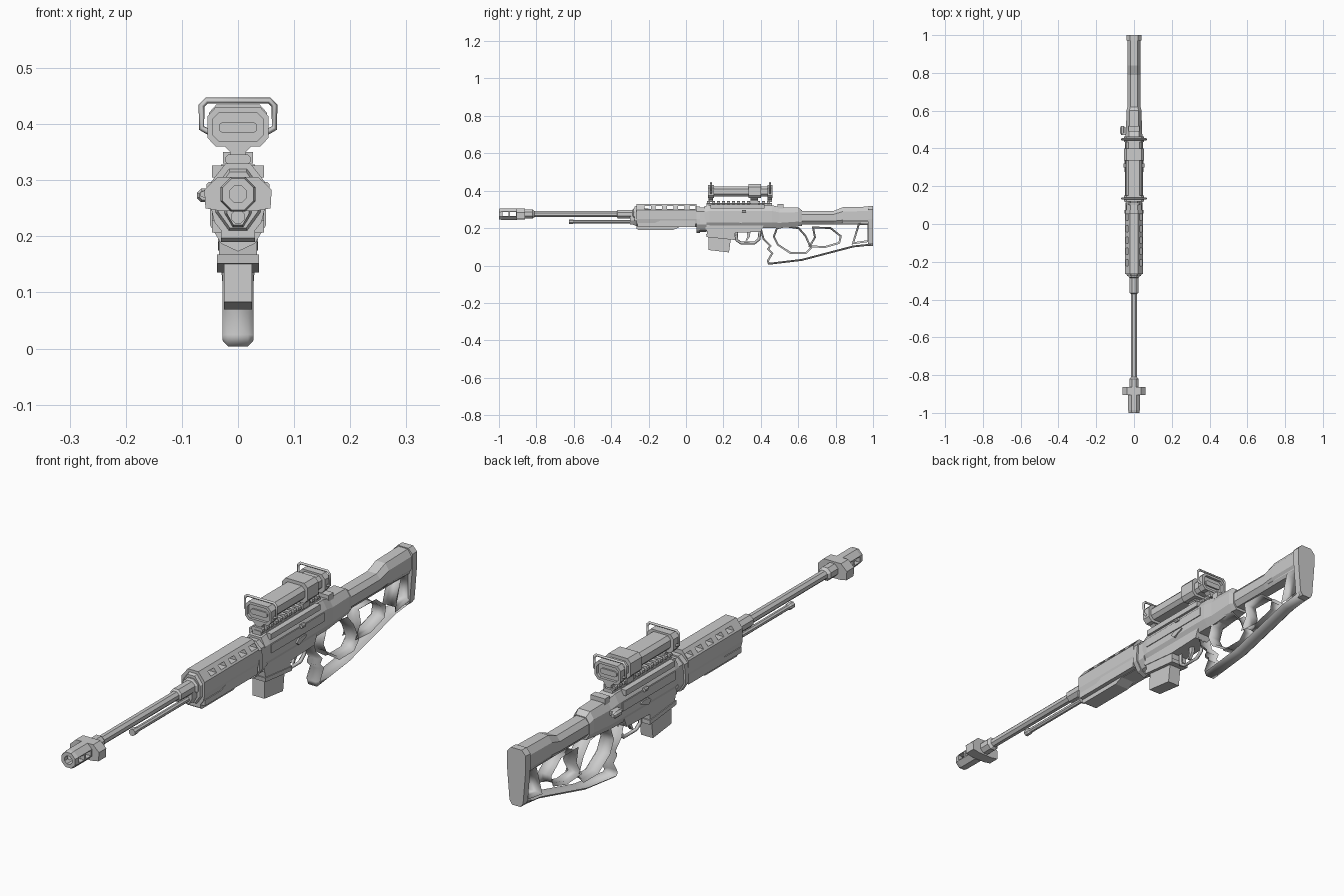
import bpy, bmesh
from mathutils import Matrix


def make(name, bm):
    bmesh.ops.recalc_face_normals(bm, faces=bm.faces)
    me = bpy.data.meshes.new(name)
    bm.to_mesh(me)
    bm.free()
    ob = bpy.data.objects.new(name, me)
    bpy.context.collection.objects.link(ob)
    return ob


def skin(name, rings):
    """Bridge equal-sized rings of points and cap both ends."""
    bm = bmesh.new()
    vs = [[bm.verts.new(p) for p in r] for r in rings]
    n = len(vs[0])
    for a, b in zip(vs, vs[1:]):
        for i in range(n):
            bm.faces.new((a[i], a[(i + 1) % n], b[(i + 1) % n], b[i]))
    bm.faces.new(vs[0])
    bm.faces.new(vs[-1])
    return make(name, bm)


def loft(name, secs, cx=0.3, cz=0.3, x=0):
    """Chamfered boxes along y: (y, half width, bottom z, top z)."""
    rings = []
    for y, w, a, b in secs:
        u, v = w * (1 - 2 * cx), (b - a) * cz
        rings.append([(x + px, y, pz) for px, pz in (
            (-u, a), (u, a), (w, a + v), (w, b - v), (u, b), (-u, b), (-w, b - v), (-w, a + v))])
    return skin(name, rings)


def tube(name, secs, z, x=0):
    return loft(name, [(y, r, z - r, z + r) for y, r in secs], 0.293, 0.293, x)


def side(name, pts, x0, x1):
    return skin(name, [[(x, y, z) for y, z in pts] for x in (x0, x1)])


def front(name, pts, y0, y1):
    full = pts + [(-x, z) for x, z in reversed(pts) if x > 0]
    return skin(name, [[(x, y, z) for x, z in full] for y in (y0, y1)])


def box(name, x0, x1, y0, y1, z0, z1):
    return side(name, [(y0, z0), (y1, z0), (y1, z1), (y0, z1)], x0, x1)


def to_mesh(ob):
    dg = bpy.context.evaluated_depsgraph_get()
    me = bpy.data.meshes.new_from_object(ob.evaluated_get(dg))
    name, mat = ob.name, ob.matrix_world.copy()
    bpy.data.objects.remove(ob)
    new = bpy.data.objects.new(name, me)
    new.matrix_world = mat
    bpy.context.collection.objects.link(new)
    return new


def cut(ob, cutters):
    for c in cutters:
        m = ob.modifiers.new("cut", 'BOOLEAN')
        m.operation, m.object, m.solver = 'DIFFERENCE', c, 'EXACT'
        c.hide_render = True
    bpy.context.view_layer.update()
    ob = to_mesh(ob)
    for c in cutters:
        bpy.data.objects.remove(c)
    return ob


def curve(name, splines, dim, cyclic, **kw):
    cu = bpy.data.curves.new(name, 'CURVE')
    cu.dimensions, cu.bevel_resolution = dim, 0
    for pts in splines:
        s = cu.splines.new('POLY')
        s.points.add(len(pts) - 1)
        for p, q in zip(s.points, pts):
            p.co = (*q, 0, 1) if len(q) == 2 else (*q, 1)
        s.use_cyclic_u = cyclic
    for k, v in kw.items():
        setattr(cu, k, v)
    ob = bpy.data.objects.new(name, cu)
    bpy.context.collection.objects.link(ob)
    return ob


Z = 0.275  # bore height

# Barrel, muzzle and rod
muzzle = tube("muzzle", [(-1, 0.028), (-0.985, 0.031), (-0.905, 0.031), (-0.895, 0.022), (-0.88, 0.022)], Z)
cut(muzzle, [tube("bore", [(-1.1, 0.015), (-0.91, 0.015)], Z)] +
    [box("port", -0.1, 0.1, y, y + 0.03, Z - 0.01, Z + 0.01) for y in (-0.98, -0.94)])
front("muzzle_brake", [(0.036, 0.306), (0.06, 0.283), (0.058, 0.25), (0.03, 0.245)], -0.905, -0.862)
tube("barrel", [(-0.89, 0.024), (-0.82, 0.024), (-0.81, 0.016), (-0.37, 0.016),
                (-0.365, 0.023), (-0.285, 0.023), (-0.28, 0.03), (-0.2, 0.03)], Z)
tube("lower_rod", [(-0.625, 0.012), (-0.605, 0.012), (-0.6, 0.009), (-0.2, 0.009)], 0.235)
loft("rod_bracket", [(-0.3, 0.02, 0.22, 0.29), (-0.26, 0.026, 0.215, 0.3)])

# Handguard with windows along the slanted faces
guard = front("handguard", [(0.022, 0.33), (0.048, 0.297), (0.048, 0.25), (0.042, 0.225), (0.026, 0.205)], -0.265, 0.055)
cut(guard, [box("window", -0.1, 0.1, y, y + 0.034, 0.303, 0.318)
            for y in [-0.222 + 0.06 * i for i in range(5)]])
loft("handguard_nose", [(-0.275, 0.036, 0.215, 0.315), (-0.255, 0.044, 0.205, 0.325)])
side("handguard_lower", [(-0.265, 0.225), (-0.265, 0.197), (-0.255, 0.19), (-0.07, 0.19),
                         (-0.03, 0.208), (0.05, 0.208), (0.05, 0.25), (-0.11, 0.25), (-0.165, 0.226)], -0.03, 0.03)
for s in (-1, 1):
    side("handguard_cheek", [(-0.26, 0.228), (-0.26, 0.207), (0.05, 0.207), (0.05, 0.252),
                             (-0.11, 0.252), (-0.165, 0.228)], s * 0.025, s * 0.046)

# Receiver
front("front_collar", [(0.02, 0.315), (0.046, 0.29), (0.05, 0.25), (0.05, 0.22), (0.03, 0.187), (0, 0.173)], 0.055, 0.075)
front("collar_neck", [(0.018, 0.31), (0.04, 0.29), (0.044, 0.22), (0.026, 0.19), (0, 0.18)], 0.07, 0.11)
loft("receiver", [(0.1, 0.042, 0.2, 0.318), (0.125, 0.045, 0.2, 0.322), (0.46, 0.045, 0.2, 0.322),
                  (0.5, 0.042, 0.2, 0.312), (0.6, 0.04, 0.21, 0.31), (0.62, 0.035, 0.21, 0.295)], 0.2, 0.25)
side("lower_receiver", [(0.105, 0.25), (0.105, 0.19), (0.26, 0.175), (0.4, 0.18), (0.43, 0.25)], -0.036, 0.036)
side("magazine_well", [(0.105, 0.23), (0.115, 0.152), (0.26, 0.138), (0.265, 0.23)], -0.034, 0.034)
side("well_lip", [(0.108, 0.168), (0.11, 0.152), (0.265, 0.136), (0.265, 0.152)], -0.037, 0.037)
side("magazine", [(0.122, 0.17), (0.12, 0.083), (0.23, 0.07), (0.242, 0.16)], -0.025, 0.025)
for s in (-1, 1):
    box("side_plate", s * 0.04, s * 0.048, 0.13, 0.44, 0.255, 0.288)
    box("shoulder_rail", s * 0.025, s * 0.046, 0.13, 0.42, 0.305, 0.326)
    side("selector", [(0.275, 0.238), (0.29, 0.225), (0.335, 0.243), (0.33, 0.25), (0.29, 0.25)], s * 0.036, s * 0.05)
    tube("pin", [(0.3, 0.007), (0.32, 0.007)], 0.29, s * 0.049)
loft("bolt_arm", [(0.47, 0.02, 0.267, 0.283), (0.51, 0.02, 0.267, 0.283)], x=-0.048)
tube("bolt_knob", [(0.475, 0.008), (0.483, 0.012), (0.51, 0.012), (0.52, 0.007)], 0.273, -0.061)
box("rear_sight", -0.03, 0.03, 0.49, 0.52, 0.305, 0.328)

# Trigger
curve("trigger_guard", [[(0, 0.27, 0.18), (0, 0.272, 0.135), (0, 0.295, 0.12), (0, 0.365, 0.12),
                         (0, 0.39, 0.14), (0, 0.395, 0.18)]], '3D', False, bevel_depth=0.008, use_fill_caps=True)
side("trigger", [(0.325, 0.185), (0.328, 0.155), (0.318, 0.133), (0.326, 0.133), (0.342, 0.155), (0.345, 0.185)], -0.006, 0.006)

# Skeleton stock: chamfered outline with three openings
outline = [(0.36, 0.255), (0.37, 0.2), (0.395, 0.195), (0.41, 0.14), (0.445, 0.105), (0.432, 0.088),
           (0.455, 0.065), (0.432, 0.025), (0.44, 0.004), (0.62, 0.025), (0.895, 0.097), (0.99, 0.107), (0.99, 0.26)]
thumb = [(0.49, 0.195), (0.53, 0.205), (0.6, 0.195), (0.635, 0.155), (0.662, 0.095), (0.64, 0.072),
         (0.56, 0.072), (0.495, 0.115), (0.475, 0.155)]
mid = [(0.685, 0.198), (0.77, 0.196), (0.822, 0.155), (0.815, 0.125), (0.74, 0.103), (0.67, 0.108), (0.695, 0.15)]
rear = [(0.928, 0.217), (0.97, 0.217), (0.97, 0.135), (0.9, 0.125)]
stock = curve("stock", [outline, thumb, mid, rear], '2D', True, fill_mode='BOTH',
              extrude=0.018, bevel_depth=0.01, offset=-0.01)
stock.matrix_world = Matrix(((0, 0, 1, 0), (1, 0, 0, 0), (0, 1, 0, 0), (0, 0, 0, 1)))
bpy.context.view_layer.update()
to_mesh(stock)
loft("stock_spine", [(0.58, 0.036, 0.22, 0.3), (0.62, 0.034, 0.22, 0.292), (0.79, 0.034, 0.22, 0.292),
                     (0.84, 0.035, 0.22, 0.312), (0.985, 0.035, 0.22, 0.315)], 0.22, 0.25)
front("butt_plate", [(0.022, 0.318), (0.039, 0.3), (0.039, 0.25), (0.028, 0.12), (0.018, 0.105)], 0.972, 1.0)

# Top rail
loft("rail_base", [(0.11, 0.018, 0.3, 0.335), (0.46, 0.018, 0.3, 0.335)], 0.1, 0.1)
for i in range(13):
    y = 0.112 + i * 0.0268
    loft("rail_tooth", [(y, 0.022, 0.328, 0.346), (y + 0.015, 0.022, 0.328, 0.346)], 0.1, 0.25)

# Scope
loft("scope_body", [(0.13, 0.042, 0.37, 0.423), (0.45, 0.042, 0.37, 0.423)], 0.15, 0.25)
loft("scope_block", [(0.335, 0.052, 0.36, 0.435), (0.4, 0.052, 0.36, 0.435)], 0.13, 0.2)
for name, y0, y1, d in (("scope_front", 0.118, 0.15, -1), ("scope_rear", 0.435, 0.462, 1)):
    hood = loft(name, [(y0, 0.054, 0.36, 0.43), (y1, 0.054, 0.36, 0.43)], 0.13, 0.22)
    face = y0 if d < 0 else y1
    cut(hood, [loft("recess", [(face - 0.01, 0.045, 0.369, 0.421), (face + 0.01, 0.045, 0.369, 0.421)], 0.13, 0.22)])
    a = face - d * 0.012
    loft(name + "_lens", [(a, 0.034, 0.384, 0.404), (a + d * 0.008, 0.034, 0.384, 0.404)], 0.1, 0.25)
    path = [(0.05, 0.385), (0.065, 0.393), (0.065, 0.433), (0.056, 0.442)]
    ym = (y0 + y1) / 2
    full = [(x, ym, z) for x, z in path] + [(-x, ym, z) for x, z in reversed(path)]
    curve(name + "_guard", [full], '3D', False, bevel_depth=0.0055, use_fill_caps=True)
for y0, y1 in ((0.12, 0.145), (0.345, 0.385), (0.435, 0.46)):
    front("scope_mount", [(0.026, 0.362), (0.013, 0.35), (0.013, 0.34)], y0, y1)
box("mount_clamp", -0.027, 0.027, 0.345, 0.385, 0.33, 0.35)
